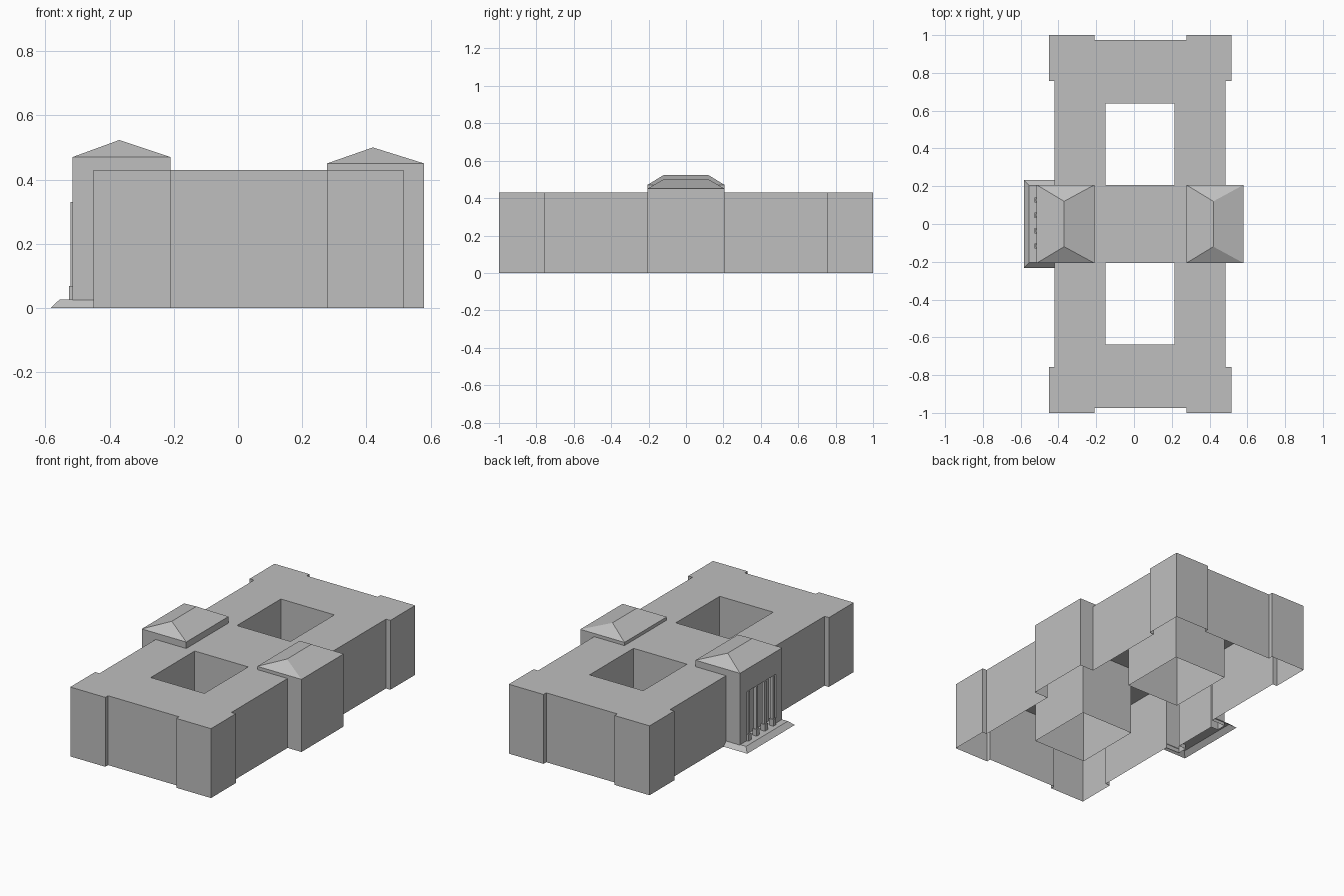
import bpy, bmesh

cube = bpy.data.objects.get("Cube")
if cube:
    bpy.data.objects.remove(cube, do_unlink=True)

grey = bpy.data.materials.new("plain_grey")
grey.use_nodes = True
colour = (0.52, 0.52, 0.52, 1)
grey.diffuse_color = colour
grey.node_tree.nodes["Principled BSDF"].inputs["Base Color"].default_value = colour


def finish(name, bm):
    bmesh.ops.remove_doubles(bm, verts=bm.verts, dist=0.0001)
    mesh = bpy.data.meshes.new(name)
    bm.to_mesh(mesh)
    bm.free()
    mesh.materials.append(grey)
    obj = bpy.data.objects.new(name, mesh)
    bpy.context.collection.objects.link(obj)
    return obj


def add_faces(bm, faces):
    for face in faces:
        bm.faces.new([bm.verts.new(p) for p in face])


def walls(loop, z0, z1):
    """Upright quads along a closed plan; anticlockwise plans face outward."""
    return [[(*p, z0), (*q, z0), (*q, z1), (*p, z1)]
            for p, q in zip(loop, loop[1:] + loop[:1])]


def rectangle(x0, x1, y0, y1):
    return [(x0, y0), (x1, y0), (x1, y1), (x0, y1)]


ROOF = 0.43
HALF = 0.207        # half width of the central pavilions
FRONT = -0.515      # plane of the entrance facade

# Main block: one plan with projecting corners and pavilions, two courtyards
half_plan = [(0.58, HALF), (0.485, HALF), (0.485, 0.757), (0.515, 0.757),
             (0.515, 1), (0.277, 1), (0.277, 0.973), (-0.21, 0.973),
             (-0.21, 1), (-0.45, 1), (-0.45, 0.757), (-0.42, 0.757),
             (-0.42, HALF), (FRONT, HALF)]
plan = half_plan + [(x, -y) for x, y in reversed(half_plan)]
courts = [rectangle(-0.152, 0.215, y0, y1)[::-1]
          for y0, y1 in ((HALF, 0.637), (-0.637, -HALF))]

bm = bmesh.new()
edges = []
for loop in [plan] + courts:
    verts = [bm.verts.new((x, y, ROOF)) for x, y in loop]
    edges += [bm.edges.new((a, b)) for a, b in zip(verts, verts[1:] + verts[:1])]
bmesh.ops.triangle_fill(bm, edges=edges, use_beauty=True, normal=(0, 0, 1))
for face in bm.faces:
    face.normal_update()
    if face.normal.z < 0:
        face.normal_flip()
bmesh.ops.dissolve_limit(bm, angle_limit=0.01, verts=bm.verts, edges=bm.edges)
outer = walls(plan, 0, ROOF)
outer.pop(len(half_plan) - 1)       # entrance facade is built separately
add_faces(bm, outer)
for court in courts:
    add_faces(bm, walls(court, 0, ROOF))
finish("main_block", bm)


# Pavilion attics with hipped roofs
def pavilion_top(name, x0, x1, ridge_x, eave, ridge_z):
    plan = rectangle(x0, x1, -HALF, HALF)
    a, b, c, d = [(x, y, eave) for x, y in plan]
    r0, r1 = (ridge_x, -0.12, ridge_z), (ridge_x, 0.12, ridge_z)
    bm = bmesh.new()
    add_faces(bm, walls(plan, ROOF, eave))
    add_faces(bm, [[a, b, r0], [b, c, r1, r0], [c, d, r1], [d, a, r0, r1]])
    finish(name, bm)


pavilion_top("entrance_pavilion_roof", FRONT, -0.21, -0.37, 0.47, 0.523)
pavilion_top("rear_pavilion_roof", 0.277, 0.58, 0.42, 0.45, 0.5)

# Entrance facade with a recessed porch
BACK, OPEN, TOP, FLOOR = -0.465, 0.145, 0.33, 0.027


def facing(x, y0, y1, z0, z1):
    return [(x, y0, z0), (x, y0, z1), (x, y1, z1), (x, y1, z0)]


def jamb(y):
    return [(FRONT, y, 0), (FRONT, y, TOP), (BACK, y, TOP), (BACK, y, 0)]


bm = bmesh.new()
add_faces(bm, [
    facing(FRONT, -HALF, -OPEN, 0, ROOF),
    facing(FRONT, OPEN, HALF, 0, ROOF),
    facing(FRONT, -OPEN, OPEN, TOP, ROOF),
    facing(BACK, -OPEN, OPEN, 0, TOP),
    jamb(-OPEN), jamb(OPEN)[::-1],
    [(FRONT, -OPEN, TOP), (FRONT, OPEN, TOP), (BACK, OPEN, TOP), (BACK, -OPEN, TOP)]])
finish("entrance_facade", bm)

# Sloping entrance steps, open below, with the porch floor
low = [(-0.42, 0.233, 0), (-0.583, 0.233, 0), (-0.583, -0.233, 0), (-0.42, -0.233, 0)]
high = [(-0.42, 0.205, FLOOR), (-0.555, 0.205, FLOOR),
        (-0.555, -0.205, FLOOR), (-0.42, -0.205, FLOOR)]
bm = bmesh.new()
add_faces(bm, [[low[i], low[i + 1], high[i + 1], high[i]] for i in range(3)])
for x0, x1, w in ((-0.555, FRONT, 0.205), (FRONT, BACK, OPEN)):
    add_faces(bm, [[(x, y, FLOOR) for x, y in rectangle(x0, x1, -w, w)]])
finish("entrance_steps", bm)


# Square porch columns on square bases
def block(bm, x0, x1, y, width, z0, z1):
    loop = rectangle(x0, x1, y - width / 2, y + width / 2)
    add_faces(bm, walls(loop, z0, z1))
    add_faces(bm, [[(*p, z1) for p in loop], [(*p, z0) for p in loop[::-1]]])


for i in range(4):
    y = 0.127 - 0.081 * i
    bm = bmesh.new()
    block(bm, -0.527, -0.497, y, 0.028, FLOOR, 0.068)
    block(bm, -0.521, -0.503, y, 0.018, 0.068, TOP)
    finish(f"porch_column_{i + 1}", bm)
